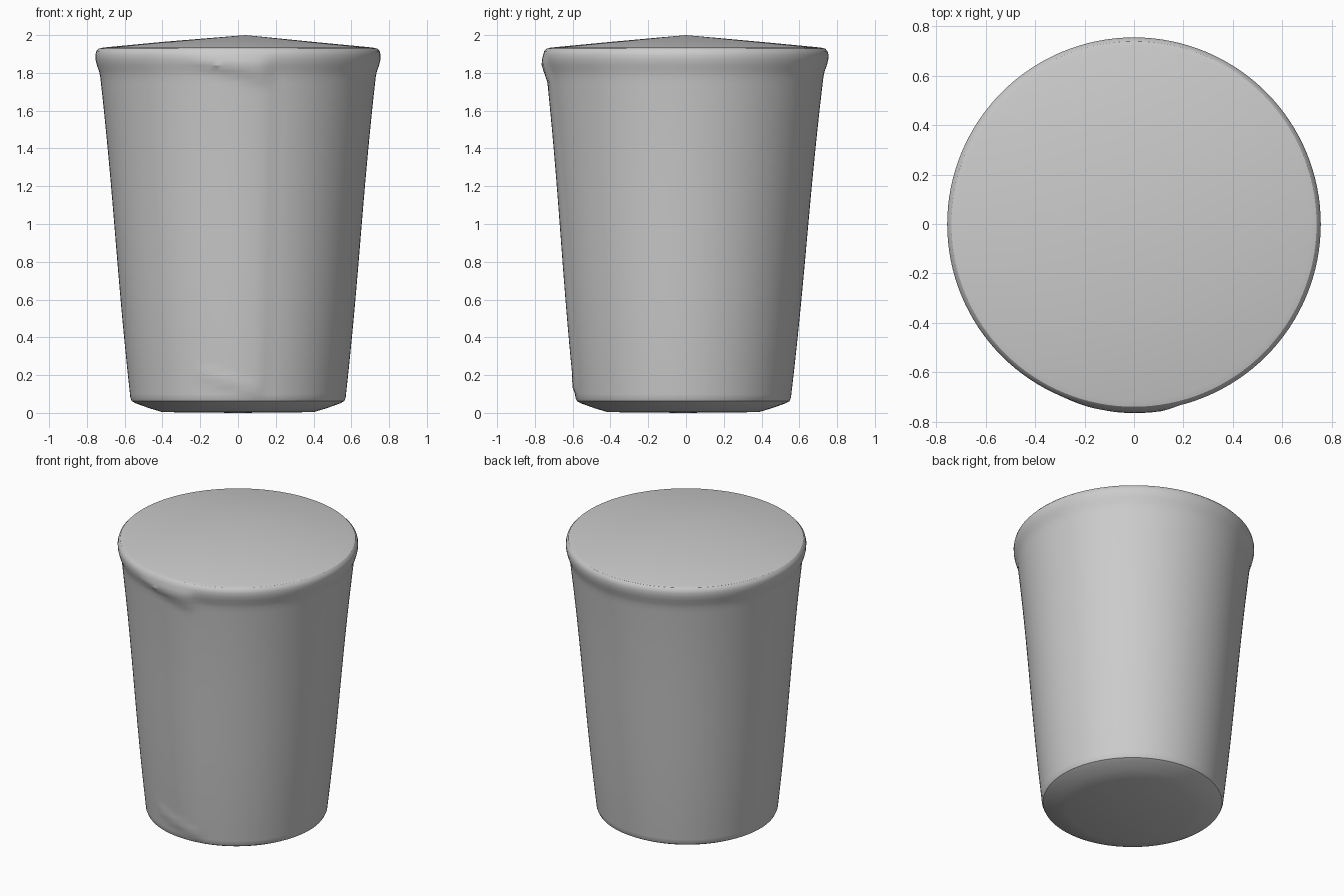
import bpy, bmesh, math

cube = bpy.data.objects.get("Cube")
if cube:
    bpy.data.objects.remove(cube, do_unlink=True)

SEGMENTS = 128
WALL_ROWS = 48

grey = bpy.data.materials.new("plain grey")
grey.use_nodes = True
colour = (0.6, 0.6, 0.6, 1)
grey.diffuse_color = colour
grey.node_tree.nodes["Principled BSDF"].inputs["Base Color"].default_value = colour


def smoothstep(low, high, value):
    t = min(max((value - low) / (high - low), 0), 1)
    return t * t * (3 - 2 * t)


def wall_radius(z):
    # Slight concave taper from foot to rim
    t = (z - 0.1) / 1.65
    return 0.572 + 0.154 * t - 0.018 * math.sin(math.pi * t) * (t - 0.5)


def surface_offset(angle, z):
    # Overlapping paper seam down the front, with a fold at each end
    seam = smoothstep(-0.5, 0.15, angle) * (1 - smoothstep(0.2, 0.3, angle))
    offset = 0.007 * seam * smoothstep(0.05, 0.2, z) * (1 - smoothstep(1.75, 1.9, z))
    span = smoothstep(-0.5, -0.2, angle) * (1 - smoothstep(0.16, 0.26, angle))
    upper = 1.8 - 0.2 * angle
    offset += 0.014 * span * smoothstep(upper - 0.04, upper + 0.02, z) * (1 - smoothstep(1.84, 1.9, z))
    lower = 0.15 - 0.18 * angle
    offset += 0.008 * span * math.exp(-((z - lower) / 0.025) ** 2)
    return offset


# Profile: foot bevel, tapered wall, rolled rim and shallow lid
profile = [(0.4, 0.004), (0.47, 0.025), (0.54, 0.05), (0.562, 0.062), (0.57, 0.08)]
for i in range(WALL_ROWS + 1):
    z = 0.1 + 1.68 * i / WALL_ROWS
    profile.append((wall_radius(z), z))
profile += [(0.736, 1.81), (0.747, 1.84), (0.754, 1.87), (0.755, 1.895),
            (0.75, 1.915), (0.738, 1.928), (0.715, 1.934), (0.4, 1.964)]

bm = bmesh.new()
rings = []
for radius, z in profile:
    lean = -0.015 * (1 - z / 2)
    ring = []
    for i in range(SEGMENTS):
        angle = -math.pi + math.tau * i / SEGMENTS
        r = radius + surface_offset(angle, z)
        ring.append(bm.verts.new((r * math.sin(angle), lean - r * math.cos(angle), z)))
    rings.append(ring)

for below, above in zip(rings, rings[1:]):
    for i in range(SEGMENTS):
        j = (i + 1) % SEGMENTS
        bm.faces.new((below[i], below[j], above[j], above[i]))

# Closed underside and low lid peak
base = bm.verts.new((0, -0.015, 0))
peak = bm.verts.new((0.04, 0, 2))
for i in range(SEGMENTS):
    j = (i + 1) % SEGMENTS
    bm.faces.new((base, rings[0][j], rings[0][i]))
    bm.faces.new((peak, rings[-1][i], rings[-1][j]))
bmesh.ops.recalc_face_normals(bm, faces=bm.faces[:])

mesh = bpy.data.meshes.new("lidded_cup")
bm.to_mesh(mesh)
bm.free()
mesh.materials.append(grey)
cup = bpy.data.objects.new("lidded_cup", mesh)
bpy.context.collection.objects.link(cup)
bpy.ops.object.select_all(action="DESELECT")
cup.select_set(True)
bpy.context.view_layer.objects.active = cup
bpy.ops.object.shade_smooth_by_angle(angle=math.radians(30))
